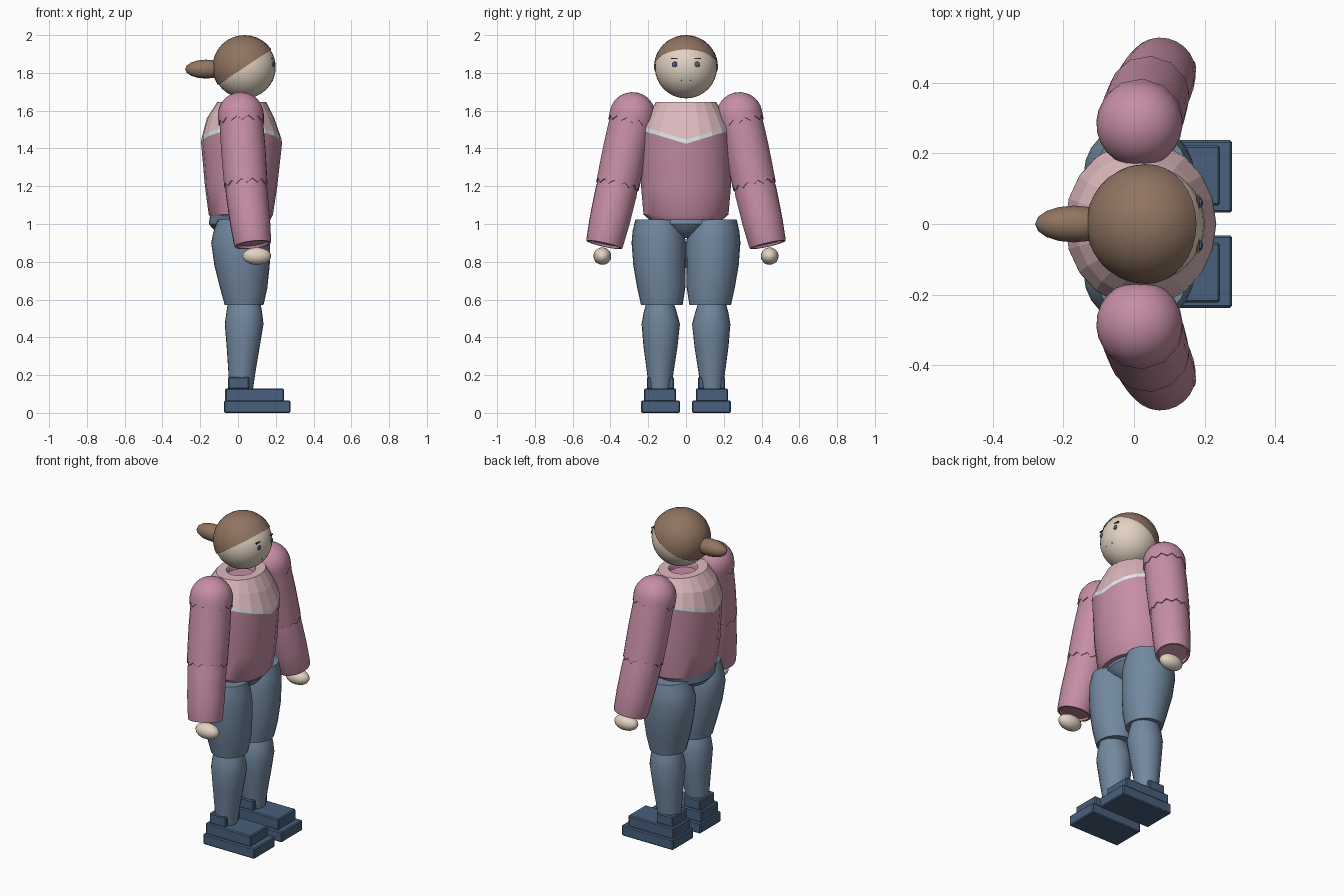
import bpy, bmesh, math
from mathutils import Vector, Matrix

if "Cube" in bpy.data.objects:
    bpy.data.objects.remove(bpy.data.objects["Cube"])


def material(name, r, g, b):
    m = bpy.data.materials.new(name)
    m.use_nodes = True
    m.diffuse_color = (r, g, b, 1)
    m.node_tree.nodes["Principled BSDF"].inputs["Base Color"].default_value = (r, g, b, 1)
    return m


PINK = material("pink knit", .57, .27, .38)
PALE = material("pale pink", .72, .48, .51)
WHITE = material("white trim", .75, .8, .8)
DENIM = material("denim blue", .17, .25, .35)
NAVY = material("navy blue", .065, .115, .2)
SKIN = material("skin", .76, .65, .54)
HAIR = material("brown hair", .28, .175, .12)
BROW = material("dark brown", .07, .04, .03)


def finish(name, bm, mats, matrix=Matrix(), angle=35):
    bmesh.ops.recalc_face_normals(bm, faces=bm.faces)
    me = bpy.data.meshes.new(name)
    bm.to_mesh(me)
    bm.free()
    for m in mats:
        me.materials.append(m)
    if angle:
        me.shade_smooth()
        me.set_sharp_from_angle(angle=math.radians(angle))
    ob = bpy.data.objects.new(name, me)
    ob.matrix_world = matrix
    bpy.context.collection.objects.link(ob)
    return ob


def loft(name, rings, mats, seg=24, bands=None, matrix=Matrix(), angle=35, flat_mats=()):
    """Rings are (z, back x, front x, inner y, outer y, rise per side distance, scallop)."""
    bm = bmesh.new()
    loops = []
    for z, xa, xb, ya, yb, rise, scallop in rings:
        loop = []
        for i in range(seg):
            a = 2 * math.pi * i / seg
            x = (xa + xb) / 2 + (xb - xa) / 2 * math.cos(a)
            y = (ya + yb) / 2 + (yb - ya) / 2 * math.sin(a)
            loop.append(bm.verts.new((x, y, z + rise * abs(y) + scallop * (i % 2))))
        loops.append(loop)
    for n, (lo, hi) in enumerate(zip(loops, loops[1:])):
        for i in range(seg):
            j = (i + 1) % seg
            f = bm.faces.new((lo[i], lo[j], hi[j], hi[i]))
            f.material_index = bands[n] if bands else 0
    bm.faces.new(loops[0])
    bm.faces.new(loops[-1])
    ob = finish(name, bm, mats, matrix, angle)
    for p in ob.data.polygons:
        if p.material_index in flat_mats:
            p.use_smooth = False
    return ob


def ball(name, centre, size, mat, seg=24, tilt=0, keep_top=False):
    bm = bmesh.new()
    bmesh.ops.create_uvsphere(bm, u_segments=seg, v_segments=seg // 2, radius=1)
    if keep_top:
        low = [v for v in bm.verts if v.co.z < -.01]
        bmesh.ops.delete(bm, geom=low, context='VERTS')
    bmesh.ops.scale(bm, vec=size, verts=bm.verts)
    return finish(name, bm, [mat], Matrix.Translation(centre) @ Matrix.Rotation(tilt, 4, 'Y'))


def block(name, lo, hi, mat, bevel=.006):
    bm = bmesh.new()
    bmesh.ops.create_cube(bm, size=1)
    lo, hi = Vector(lo), Vector(hi)
    bmesh.ops.scale(bm, vec=hi - lo, verts=bm.verts)
    bmesh.ops.translate(bm, vec=(lo + hi) / 2, verts=bm.verts)
    if bevel:
        bmesh.ops.bevel(bm, geom=bm.edges[:], offset=bevel, segments=1, affect='EDGES')
    return finish(name, bm, [mat], angle=0)


def tube(name, start, end, rings, mat):
    """Round sleeve section along start-end; rings are (share of length, radius, scallop)."""
    start, end = Vector(start), Vector(end)
    axis = end - start
    matrix = Matrix.Translation(start) @ axis.to_track_quat('Z', 'Y').to_matrix().to_4x4()
    full = [(t * axis.length, -r, r, -r, r, 0, s) for t, r, s in rings]
    return loft(name, full, [mat], matrix=matrix)


# Head, tilted hair cap and ponytail
HEAD = Vector((.035, 0, 1.83))
ball("head", HEAD, (.165, .165, .165), SKIN, 32)
ball("hair_cap", HEAD, (.17, .17, .17), HAIR, 32, math.radians(-33.5), True)
ball("ponytail", (-.17, 0, 1.82), (.11, .052, .05), HAIR, 16)


def on_face(y, z):
    return Vector((HEAD.x + math.sqrt(.165 ** 2 - y * y - (z - HEAD.z) ** 2), y, z))


# Sweater: lower body, trim, pale yoke and sunken collar
rows = [(1.02, -.135, .17, .19, 0), (1.05, -.155, .185, .225, 0), (1.2, -.175, .208, .238, 0),
        (1.425, -.195, .233, .235, .3), (1.447, -.195, .231, .232, .3), (1.56, -.165, .192, .2, .1),
        (1.645, -.11, .15, .16, 0), (1.645, -.06, .1, .09, 0), (1.63, -.06, .1, .09, 0),
        (1.61, -.055, .095, .085, 0)]
loft("sweater", [(z, a, b, -w, w, k, 0) for z, a, b, w, k in rows], [PINK, PALE, WHITE],
     20, [0, 0, 0, 2, 1, 1, 1, 2, 0], flat_mats=(1, 2))

# Hips
rows = [(.925, -.05, .06, .03), (.96, -.12, .12, .11), (1.0, -.155, .145, .185),
        (1.065, -.145, .135, .215)]
loft("hips", [(z, a, b, -w, w, 0, 0) for z, a, b, w in rows], [DENIM])

for s, side in ((1, "left"), (-1, "right")):
    # Facial features
    ball(side + "_eye", on_face(.06 * s, 1.845), (.007, .015, .015), NAVY, 12)
    brow = on_face(.06 * s, 1.876)
    block(side + "_brow", brow - Vector((.005, .02, .003)), brow + Vector((.004, .02, .003)), BROW, 0)
    ball(side + "_nostril", on_face(.025 * s, 1.76), (.003, .003, .003), BROW, 8)

    # Legs
    thigh = [(.57, -.07, .135, .018, .238), (.66, -.095, .155, .004, .258), (.78, -.125, .168, .001, .279),
             (.9, -.142, .17, 0, .288), (.96, -.13, .165, .012, .283), (1.025, -.105, .15, .04, .268)]
    calf = [(.13, -.045, .08, .078, .198), (.2, -.05, .09, .068, .205), (.35, -.06, .115, .045, .225),
            (.47, -.07, .135, .032, .235), (.53, -.062, .128, .048, .225), (.575, -.055, .12, .062, .212)]
    for name, shape in (("_thigh", thigh), ("_calf", calf)):
        loft(side + name, [(z, a, b, c * s, d * s, 0, 0) for z, a, b, c, d in shape], [DENIM])

    # Stepped shoes
    for name, xa, xb, ya, yb, za, zb in (("sole", -.075, .278, .032, .237, 0, .065),
                                         ("upper", -.068, .243, .052, .222, .06, .13),
                                         ("ankle", -.053, .06, .063, .207, .125, .19)):
        block(f"{side}_shoe_{name}", (xa, min(ya * s, yb * s), za), (xb, max(ya * s, yb * s), zb), NAVY)

    # Sleeves with scalloped overlaps
    shoulder, elbow, wrist = (.015, .283 * s, 1.577), (.042, .363 * s, 1.2), (.078, .433 * s, .89)
    dome = [(-.33 * math.sin(a), .122 * math.cos(a), 0)
            for a in (math.radians(d) for d in range(84, -1, -12))]
    dome = [(t * .95, r, 0) for t, r, _ in dome]
    tube(side + "_shoulder", shoulder, elbow, dome + [(.07, .121, .022), (.07, .112, .022)], PINK)
    tube(side + "_upper_sleeve", shoulder, elbow,
         [(0, .115, 0), (.5, .118, 0), (.95, .115, .022), (.95, .1, .022)], PINK)
    tube(side + "_lower_sleeve", elbow, wrist,
         [(-.1, .106, 0), (.1, .111, 0), (.6, .107, 0), (.97, .099, 0), (1, .096, 0), (1, .085, 0),
          (.96, .08, 0)], PINK)

    # Hand
    ball(side + "_hand", (.1, .443 * s, .83), (.076, .047, .046), SKIN, 20)
